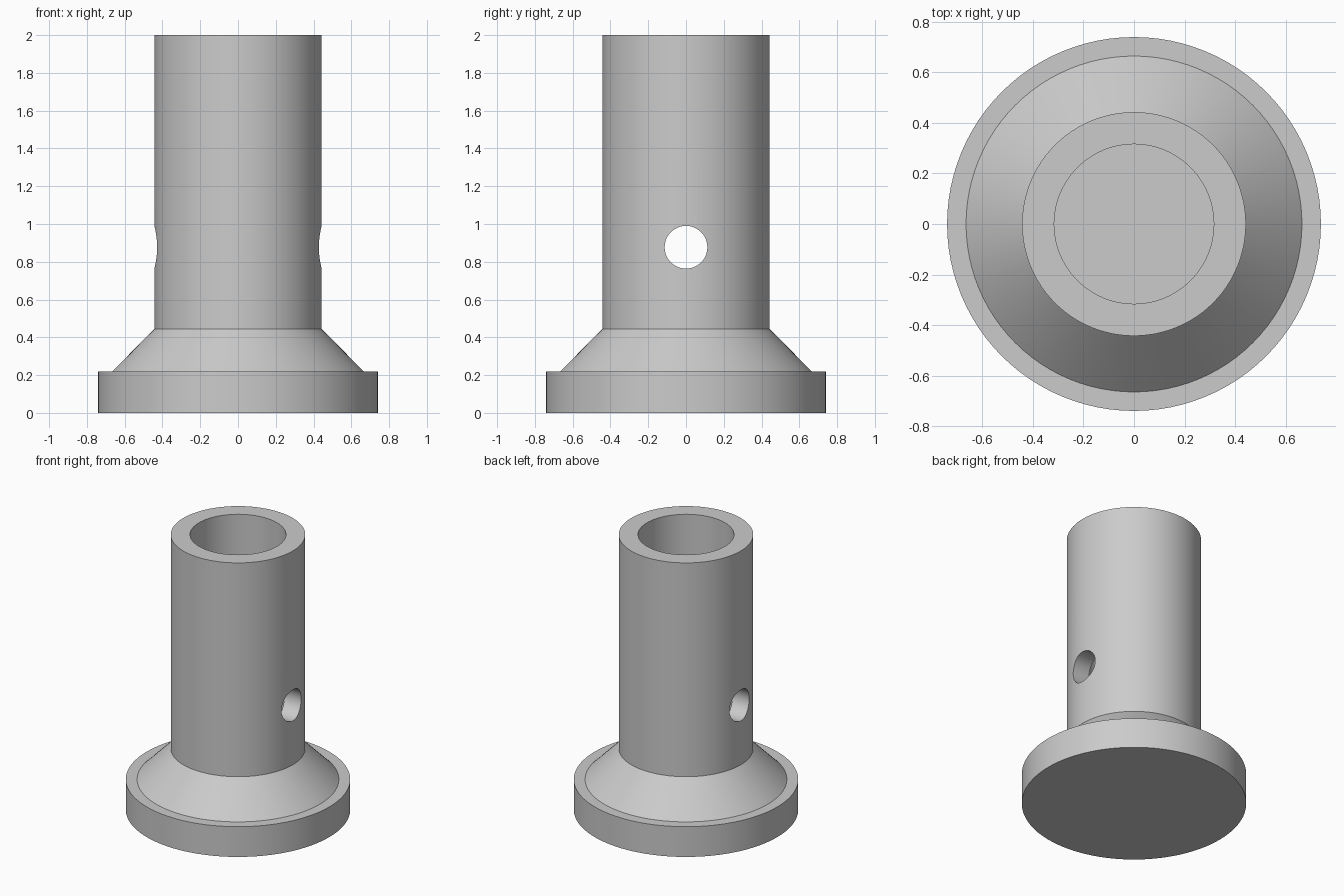
import bpy, bmesh, math

if "Cube" in bpy.data.objects:
    bpy.data.objects.remove(bpy.data.objects["Cube"])

SEGMENTS = 96

# Plain grey material
grey = bpy.data.materials.new("grey")
grey.diffuse_color = (0.6, 0.6, 0.6, 1.0)
grey.use_nodes = True
grey.node_tree.nodes["Principled BSDF"].inputs["Base Color"].default_value = grey.diffuse_color

# Half section: solid foot, sloped collar, tube wall and blind bore
profile = [(0, 0), (0.74, 0), (0.74, 0.22), (0.665, 0.22), (0.443, 0.445),
           (0.443, 2.0), (0.316, 2.0), (0.316, 0.445), (0, 0.445)]

bm = bmesh.new()
verts = [bm.verts.new((r, 0, z)) for r, z in profile]
edges = [bm.edges.new(pair) for pair in zip(verts, verts[1:])]
bmesh.ops.spin(bm, geom=verts + edges, cent=(0, 0, 0), axis=(0, 0, 1),
               angle=math.tau, steps=SEGMENTS, use_duplicate=False)
bmesh.ops.remove_doubles(bm, verts=bm.verts[:], dist=1e-4)
bmesh.ops.recalc_face_normals(bm, faces=bm.faces[:])
mesh = bpy.data.meshes.new("footed_tube")
bm.to_mesh(mesh)
bm.free()
tube = bpy.data.objects.new("footed_tube", mesh)
bpy.context.collection.objects.link(tube)
mesh.materials.append(grey)

# Cross hole through both walls
bpy.ops.mesh.primitive_cylinder_add(vertices=64, radius=0.113, depth=2,
                                    location=(0, 0, 0.877),
                                    rotation=(0, math.pi / 2, 0))
cutter = bpy.context.object
cutter.name = "cross_hole_cutter"
cutter.data.materials.append(grey)
cutter.hide_render = True

bpy.ops.object.select_all(action='DESELECT')
bpy.context.view_layer.objects.active = tube
tube.select_set(True)
cut = tube.modifiers.new("cross_hole", 'BOOLEAN')
cut.operation = 'DIFFERENCE'
cut.solver = 'EXACT'
cut.object = cutter
bpy.ops.object.modifier_apply(modifier=cut.name)
bpy.data.objects.remove(cutter)

# Smooth round walls, sharp rims
bpy.ops.object.shade_smooth_by_angle(angle=math.radians(30))
